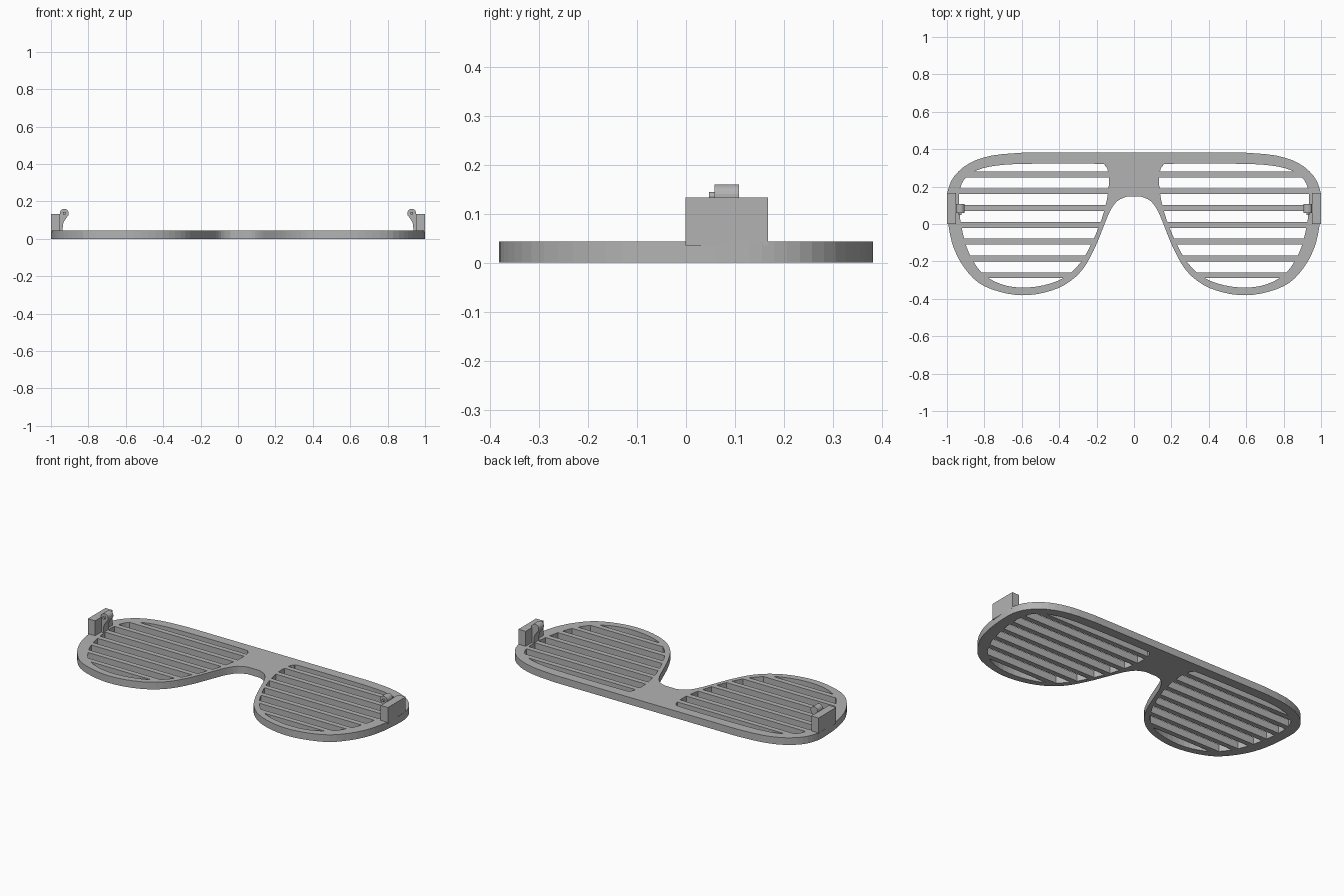
import bpy, bmesh, math
from mathutils import Vector

cube = bpy.data.objects.get("Cube")
if cube:
    bpy.data.objects.remove(cube, do_unlink=True)

GREY = (0.45, 0.45, 0.45, 1)
mat = bpy.data.materials.new("plain grey")
mat.use_nodes = True
mat.diffuse_color = GREY
mat.node_tree.nodes["Principled BSDF"].inputs["Base Color"].default_value = GREY

THICK = 0.043


def smooth_path(pts, closed, steps=3):
    """Catmull-Rom interpolation through 2D points."""
    pts = [Vector(p) for p in pts]
    n, out = len(pts), []
    for i in range(n if closed else n - 1):
        if closed:
            a, b, c, d = (pts[(i + k) % n] for k in (-1, 0, 1, 2))
        else:
            a, b, c, d = (pts[min(max(i + k, 0), n - 1)] for k in (-1, 0, 1, 2))
        for s in range(steps):
            t = s / steps
            out.append(0.5 * (2 * b + (c - a) * t + (2 * a - 5 * b + 4 * c - d) * t * t
                              + (3 * b - a - 3 * c + d) * t ** 3))
    if not closed:
        out.append(pts[-1])
    return out


def clip(poly, y, keep_above):
    """Cut a polygon along a horizontal line."""
    sign, out = (1 if keep_above else -1), []
    for p, q in zip(poly, poly[1:] + poly[:1]):
        dp, dq = sign * (p.y - y), sign * (q.y - y)
        if dp >= 0:
            out.append(p)
        if dp * dq < 0:
            out.append(p.lerp(q, dp / (dp - dq)))
    return out


def flip(poly):
    return [Vector((-p.x, p.y)) for p in reversed(poly)]


def plate(name, loops, depth):
    """Solid plate from an outline and holes, from z = 0 to depth."""
    cu = bpy.data.curves.new(name, 'CURVE')
    cu.dimensions, cu.fill_mode, cu.extrude = '2D', 'BOTH', depth / 2
    for loop in loops:
        sp = cu.splines.new('POLY')
        sp.points.add(len(loop) - 1)
        for pt, p in zip(sp.points, loop):
            pt.co = (p.x, p.y, 0, 1)
        sp.use_cyclic_u = True
    tmp = bpy.data.objects.new(name, cu)
    bpy.context.collection.objects.link(tmp)
    dg = bpy.context.evaluated_depsgraph_get()
    me = bpy.data.meshes.new_from_object(tmp.evaluated_get(dg))
    bpy.data.objects.remove(tmp, do_unlink=True)
    bm = bmesh.new()
    bm.from_mesh(me)
    bmesh.ops.remove_doubles(bm, verts=bm.verts, dist=0.0001)
    bmesh.ops.translate(bm, verts=bm.verts, vec=(0, 0, depth / 2))
    return finish(name, bm)


def finish(name, bm):
    bmesh.ops.recalc_face_normals(bm, faces=bm.faces)
    me = bpy.data.meshes.new(name)
    bm.to_mesh(me)
    bm.free()
    for f in me.polygons:
        f.use_smooth = False
        f.material_index = 0
    me.materials.clear()
    me.materials.append(mat)
    ob = bpy.data.objects.new(name, me)
    bpy.context.collection.objects.link(ob)
    return ob


# Frame outline, one half from the brow to the nose bridge
half = smooth_path([
    (0.6, 0.381), (0.76, 0.366), (0.88, 0.325), (0.96, 0.257), (0.995, 0.18),
    (1.0, 0.1), (0.99, -0.02), (0.963, -0.13), (0.91, -0.23), (0.83, -0.315),
    (0.72, -0.362), (0.6, -0.381), (0.48, -0.367), (0.37, -0.325), (0.28, -0.25),
    (0.215, -0.14), (0.165, -0.02), (0.13, 0.065), (0.09, 0.122), (0.04, 0.146)], False)
outline = half + flip(half)

# Lens opening, split into slots that leave the slats standing
lens = smooth_path([
    (0.56, 0.322), (0.73, 0.313), (0.84, 0.287), (0.91, 0.235), (0.935, 0.16),
    (0.933, 0.06), (0.915, -0.05), (0.88, -0.16), (0.81, -0.265), (0.71, -0.322),
    (0.6, -0.34), (0.48, -0.327), (0.37, -0.285), (0.285, -0.205), (0.225, -0.1),
    (0.175, 0.02), (0.145, 0.13), (0.134, 0.22), (0.14, 0.285), (0.155, 0.312),
    (0.2, 0.322)], True)
PITCH, SLAT, FIRST = 0.0897, 0.031, 0.28
slots = []
for i in range(8):
    top = FIRST - SLAT - PITCH * (i - 1)
    bottom = FIRST - PITCH * i
    slot = clip(clip(lens, top, False), bottom, True) if i < 7 else clip(lens, top, False)
    slots += [slot, flip(slot)]
plate("slatted_frame", [outline] + slots, THICK)


def block(name, lo, hi):
    bm = bmesh.new()
    bmesh.ops.create_cube(bm, size=1)
    for v in bm.verts:
        v.co = [(a + b) / 2 + c * (b - a) for a, b, c in zip(lo, hi, v.co)]
    return finish(name, bm)


def hinge_pin(name, x, z, y0, y1, r):
    bm = bmesh.new()
    bmesh.ops.create_cone(bm, cap_ends=True, segments=16, radius1=r, radius2=r, depth=y1 - y0)
    for v in bm.verts:
        v.co = (x + v.co.x, (y0 + y1) / 2 + v.co.z, z + v.co.y)
    return finish(name, bm)


# Hinge block, knuckle and pin on each side
KX, KZ, KR = 0.929, 0.136, 0.024
for side, s in (("left", 1), ("right", -1)):
    xs = sorted((s * 0.951, s * 0.999))
    block(side + "_hinge_block", (xs[0], -0.001, 0.035), (xs[1], 0.167, 0.133))
    arc = [Vector((KX + KR * math.cos(a), KZ + KR * math.sin(a)))
           for a in (math.radians(10 + 15 * k) for k in range(14))]
    knuckle = arc + [Vector(p) for p in (
        (0.917, 0.112), (0.929, 0.095), (0.936, 0.078), (0.938, 0.04), (0.955, 0.04))]
    if s < 0:
        knuckle = flip(knuckle)
    ob = plate(side + "_hinge_knuckle", [knuckle], 0.05)
    for v in ob.data.vertices:
        x, y, z = v.co
        v.co = (x, 0.108 - z, y)
    hinge_pin(side + "_hinge_pin", s * KX, KZ, 0.047, 0.06, 0.008)
